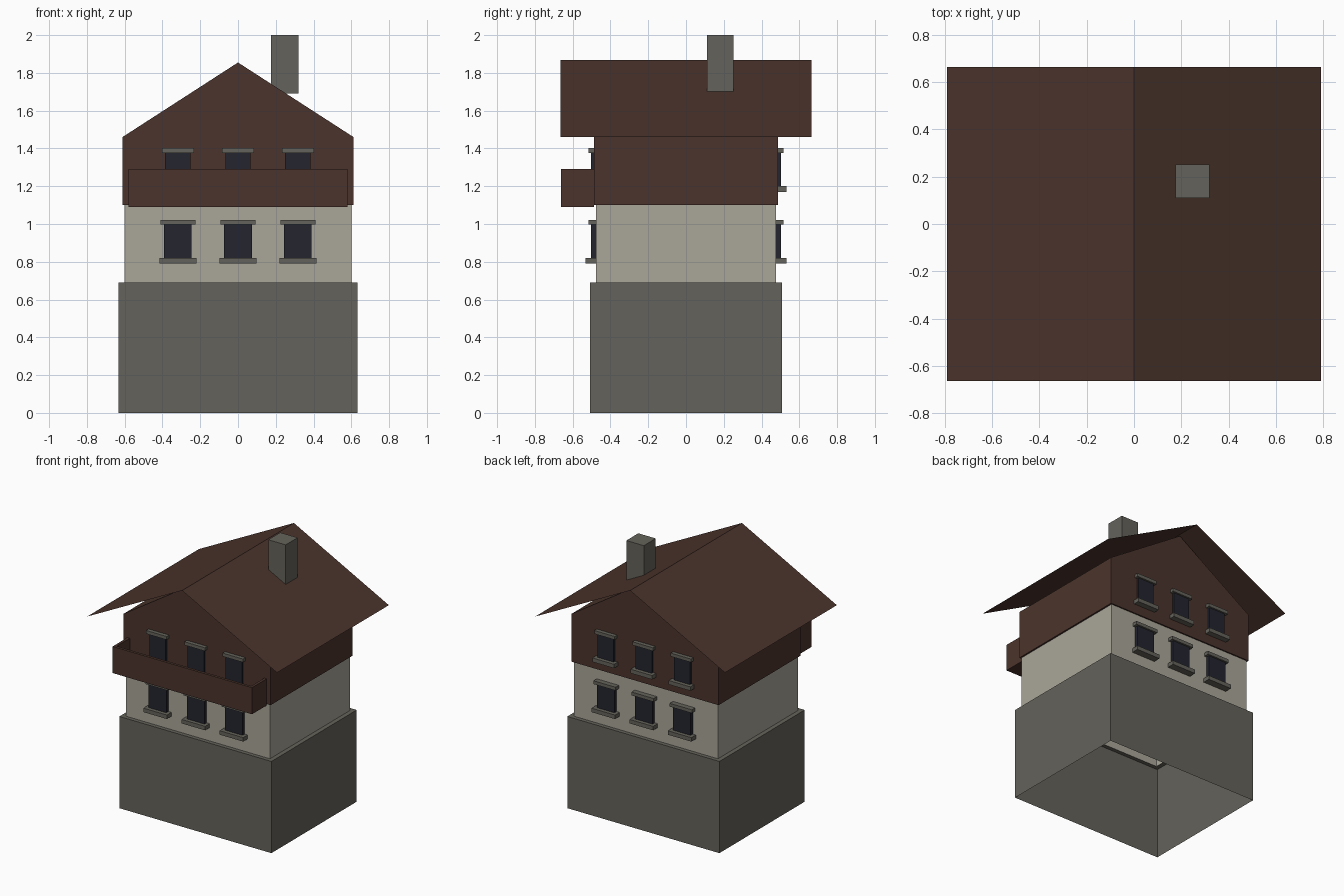
import bpy

cube = bpy.data.objects.get("Cube")
if cube:
    bpy.data.objects.remove(cube, do_unlink=True)


def make_material(name, rgb):
    m = bpy.data.materials.new(name)
    m.use_nodes = True
    m.diffuse_color = (*rgb, 1)
    m.node_tree.nodes["Principled BSDF"].inputs["Base Color"].default_value = (*rgb, 1)
    return m


stone = make_material("grey stone", (0.128, 0.123, 0.103))
plaster = make_material("cream plaster", (0.40, 0.38, 0.315))
wood = make_material("brown wood", (0.070, 0.034, 0.025))
glass = make_material("dark glass", (0.017, 0.018, 0.028))


def add_mesh(name, verts, faces, mat):
    me = bpy.data.meshes.new(name)
    me.from_pydata(verts, [], faces)
    me.materials.append(mat)
    ob = bpy.data.objects.new(name, me)
    bpy.context.collection.objects.link(ob)
    return ob


def rect(hx, hy, z):
    return [(-hx, -hy, z), (hx, -hy, z), (hx, hy, z), (-hx, hy, z)]


def shell(name, loops, mat):
    """Walls through a stack of rectangular loops, open at both ends."""
    verts = [v for loop in loops for v in rect(*loop)]
    faces = []
    for k in range(0, 4 * (len(loops) - 1), 4):
        for i in range(4):
            j = (i + 1) % 4
            faces.append((k + i, k + j, k + 4 + j, k + 4 + i))
    return add_mesh(name, verts, faces, mat)


def box(name, xs, ys, zs, mat):
    verts = [(x, y, z) for z in zs for x, y in
             ((xs[0], ys[0]), (xs[1], ys[0]), (xs[1], ys[1]), (xs[0], ys[1]))]
    faces = [(3, 2, 1, 0), (4, 5, 6, 7)]
    faces += [(i, (i + 1) % 4, (i + 1) % 4 + 4, i + 4) for i in range(4)]
    return add_mesh(name, verts, faces, mat)


# Hollow foundation with a narrow ledge, and the plastered storey
shell("foundation", [(0.633, 0.507, 0), (0.633, 0.507, 0.69), (0.60, 0.477, 0.69)], stone)
shell("plaster_storey", [(0.60, 0.477, 0.69), (0.60, 0.477, 1.10)], plaster)

# Timber upper storey with gables
profile = [(-0.612, 1.10), (0.612, 1.10), (0.612, 1.46), (0, 1.855), (-0.612, 1.46)]
n = len(profile)
add_mesh("gabled_storey",
         [(x, y, z) for y in (-0.487, 0.487) for x, z in profile],
         [tuple(range(n)), tuple(reversed(range(n, 2 * n)))]
         + [(i, i + n, (i + 1) % n + n, (i + 1) % n) for i in range(n)], wood)

# Thin roof sheet
add_mesh("roof",
         [(x, y, z) for y in (-0.665, 0.665)
          for x, z in ((-0.79, 1.46), (0, 1.867), (0.79, 1.46))],
         [(0, 1, 4, 3), (1, 2, 5, 4)], wood)

box("chimney", (0.175, 0.32), (0.11, 0.252), (1.69, 2.0), stone)

# Balcony
box("balcony_floor", (-0.577, 0.577), (-0.657, -0.487), (1.09, 1.13), wood)
box("balcony_front", (-0.58, 0.58), (-0.662, -0.642), (1.09, 1.29), wood)
for side, s in (("right", -1), ("left", 1)):
    xs = sorted((s * 0.58, s * 0.56))
    box(f"balcony_{side}_rail", xs, (-0.642, -0.487), (1.09, 1.29), wood)


def window(label, x, s, z, k):
    """Window with lintel and sill; s is the facing along y, k the width scale."""
    def part(name, half, depth, z0, z1, mat):
        box(f"{label}_{name}", (x - half * k, x + half * k),
            sorted((s * 0.47, s * depth)), (z + z0, z + z1), mat)
    part("glass", 0.073, 0.503, 0.03, 0.21, glass)
    part("lintel", 0.092, 0.516, 0.207, 0.232, stone)
    part("sill", 0.098, 0.531, 0, 0.03, stone)


for face, s in (("front", -1), ("back", 1)):
    for floor, z, k in (("lower", 0.79, 1.0), ("upper", 1.17, 0.92)):
        if floor == "upper":
            z = 1.155 + 0.015 * (k < 1) - 0.015 * (k >= 1)
        for i, x in enumerate((-0.318, 0, 0.317)):
            window(f"{face}_{floor}_window_{i + 1}", x, s, z, k)
